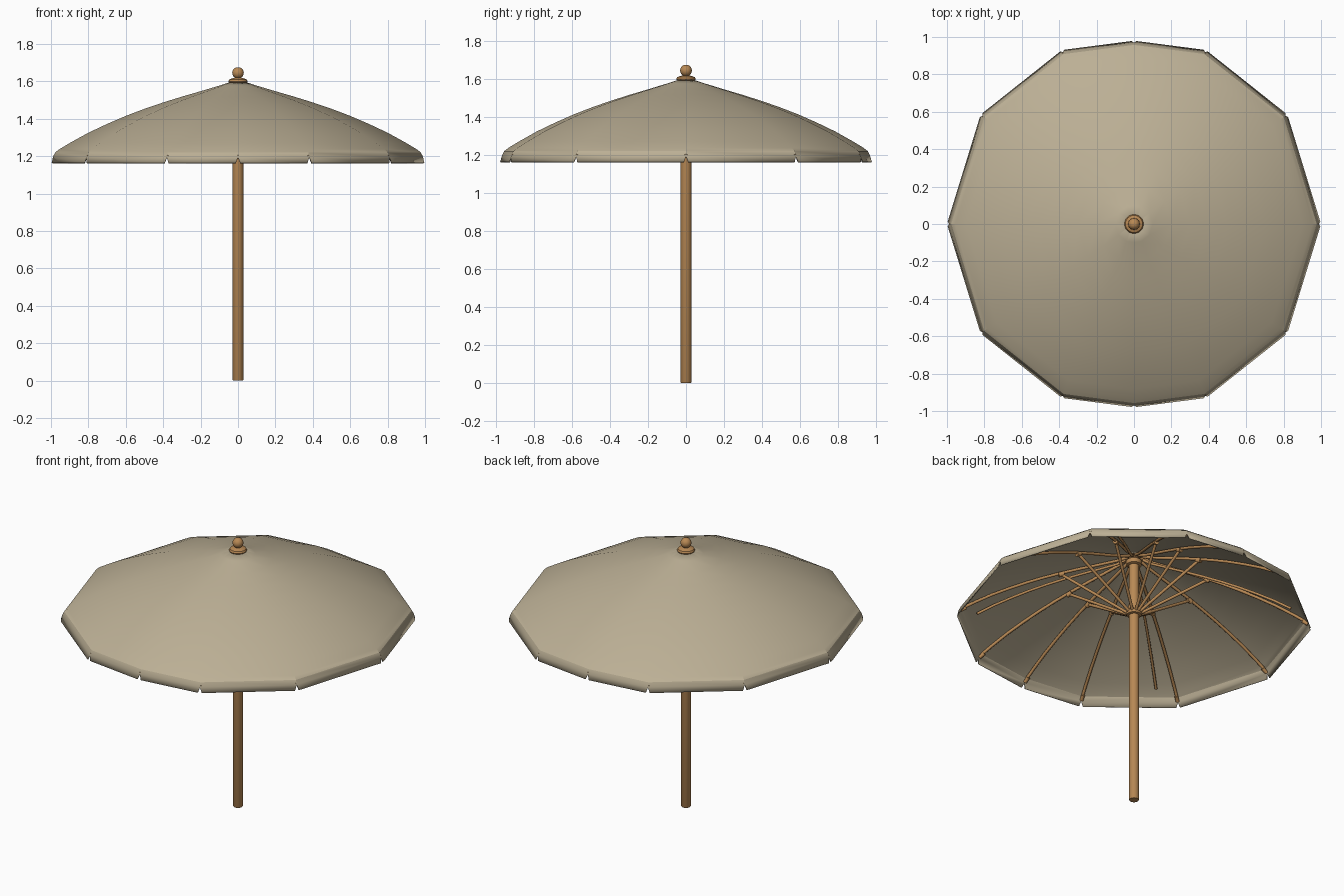
import bpy, bmesh, math
from mathutils import Vector

if "Cube" in bpy.data.objects:
    bpy.data.objects.remove(bpy.data.objects["Cube"])


def material(name, rgb):
    m = bpy.data.materials.new(name)
    m.diffuse_color = (*rgb, 1)
    m.use_nodes = True
    m.node_tree.nodes["Principled BSDF"].inputs["Base Color"].default_value = m.diffuse_color
    return m


FABRIC = material("beige fabric", (0.50, 0.43, 0.30))
WOOD = material("warm wood", (0.48, 0.25, 0.09))

# Rib tips: one quadrant, mirrored all round to twelve corners
quadrant = [(1.0, 0.0), (0.82, 0.585), (0.385, 0.93), (0.0, 0.98)]
tips = {(sx * x + 0.0, sy * y + 0.0) for x, y in quadrant for sx in (1, -1) for sy in (1, -1)}
tips = [Vector(t) for t in sorted(tips, key=lambda t: math.atan2(t[1], t[0]))]

# Canopy profile: fraction of the rib length, height
profile = [(0.02, 1.603), (0.1, 1.577), (0.2, 1.547), (0.3, 1.518), (0.4, 1.487),
           (0.5, 1.453), (0.6, 1.415), (0.7, 1.372), (0.8, 1.325), (0.9, 1.270),
           (0.955, 1.237), (0.977, 1.220), (0.989, 1.195), (1.0, 1.163)]


def finish(bm, name, mat, angle=30):
    me = bpy.data.meshes.new(name)
    bm.to_mesh(me)
    bm.free()
    ob = bpy.data.objects.new(name, me)
    bpy.context.collection.objects.link(ob)
    me.materials.append(mat)
    bpy.ops.object.select_all(action='DESELECT')
    ob.select_set(True)
    bpy.context.view_layer.objects.active = ob
    bpy.ops.object.shade_smooth_by_angle(angle=math.radians(angle))
    return ob


def lathe(name, pts, seg=24):
    bm = bmesh.new()
    rings = [[bm.verts.new((r * math.cos(2 * math.pi * k / seg),
                            r * math.sin(2 * math.pi * k / seg), z)) for k in range(seg)]
             for r, z in pts]
    for a, b in zip(rings, rings[1:]):
        for k in range(seg):
            n = (k + 1) % seg
            bm.faces.new((a[k], a[n], b[n], b[k]))
    bm.faces.new(rings[0][::-1])
    bm.faces.new(rings[-1])
    return finish(bm, name, WOOD, 40)


def rods(name, paths, radius, sides=8):
    """Sweep a round section along each path of points."""
    bm = bmesh.new()
    for path in paths:
        rings = []
        for i, p in enumerate(path):
            d = (path[min(i + 1, len(path) - 1)] - path[max(i - 1, 0)]).normalized()
            u = d.cross(Vector((0, 0, 1))).normalized()
            v = u.cross(d)
            rings.append([bm.verts.new(p + radius * (u * math.cos(t) + v * math.sin(t)))
                          for t in (2 * math.pi * k / sides for k in range(sides))])
        for a, b in zip(rings, rings[1:]):
            for k in range(sides):
                n = (k + 1) % sides
                bm.faces.new((a[k], a[n], b[n], b[k]))
        bm.faces.new(rings[0][::-1])
        bm.faces.new(rings[-1])
    bmesh.ops.recalc_face_normals(bm, faces=bm.faces)
    return finish(bm, name, WOOD, 50)


# Canopy: twelve panels with a short valance, notched at the corners
bm = bmesh.new()
for a, b in zip(tips, tips[1:] + tips[:1]):
    columns = [[], []]
    gap = (b - a).normalized() * 0.013
    for i, (s, z) in enumerate(profile):
        g = gap if i == len(profile) - 1 else gap * 0
        for col, p in zip(columns, (a * s + g, b * s - g)):
            col.append(bm.verts.new((p.x, p.y, z)))
    l, r = columns
    for i in range(len(profile) - 1):
        bm.faces.new((l[i], l[i + 1], r[i + 1], r[i]))
bmesh.ops.remove_doubles(bm, verts=bm.verts, dist=0.0005)
canopy = finish(bm, "canopy", FABRIC, 20)
mod = canopy.modifiers.new("cloth thickness", 'SOLIDIFY')
mod.thickness = 0.006
mod.offset = -1

# Pole with chamfered foot
lathe("pole", [(0.026, 0), (0.029, 0.005), (0.029, 1.59)])

# Finial: rounded collar and ball
lathe("finial_collar", [(0.03, 1.585), (0.046, 1.59), (0.051, 1.6), (0.046, 1.61),
                        (0.03, 1.616), (0.015, 1.62)])
ball = [(0.031 * math.sin(math.pi * k / 12), 1.645 - 0.031 * math.cos(math.pi * k / 12))
        for k in range(1, 12)]
lathe("finial_ball", ball)

# Hubs on the pole: sliding runner below, fixed crown above
lathe("runner", [(0.029, 1.205), (0.042, 1.208), (0.045, 1.22), (0.042, 1.232), (0.033, 1.236),
                 (0.033, 1.27), (0.029, 1.272)])
lathe("crown_hub", [(0.029, 1.53), (0.043, 1.535), (0.045, 1.56), (0.03, 1.575)])


def under(tip, s, z, drop):
    return Vector((tip.x * s, tip.y * s, z - drop))


# Ribs under the cloth, and a strut from the runner to each rib
rods("ribs", [[under(t, max(s, 0.035), z, 0.019) for s, z in profile[:-3]]
              + [under(t, 0.972, 1.222, 0.021)] for t in tips], 0.009)
rods("struts", [[under(t, 0.035, 1.222, 0), under(t, 0.41, 1.456, 0)] for t in tips], 0.009)

# Pivot blocks where struts meet ribs, and rib end caps
rods("pivots", [[under(t, 0.395, 1.462, 0), under(t, 0.425, 1.452, 0)] for t in tips], 0.015)
rods("rib_tips", [[under(t, 0.95, 1.213, 0), under(t, 0.98, 1.195, 0)] for t in tips], 0.011)

# Four spare stays lying beside the diagonal ribs
stays = [Vector((sx * 0.735, sy * 0.66)) for sx in (1, -1) for sy in (1, -1)]
rods("stays", [[under(t, max(s, 0.05), z, 0.035) for s, z in profile[:10]] for t in stays], 0.008)
